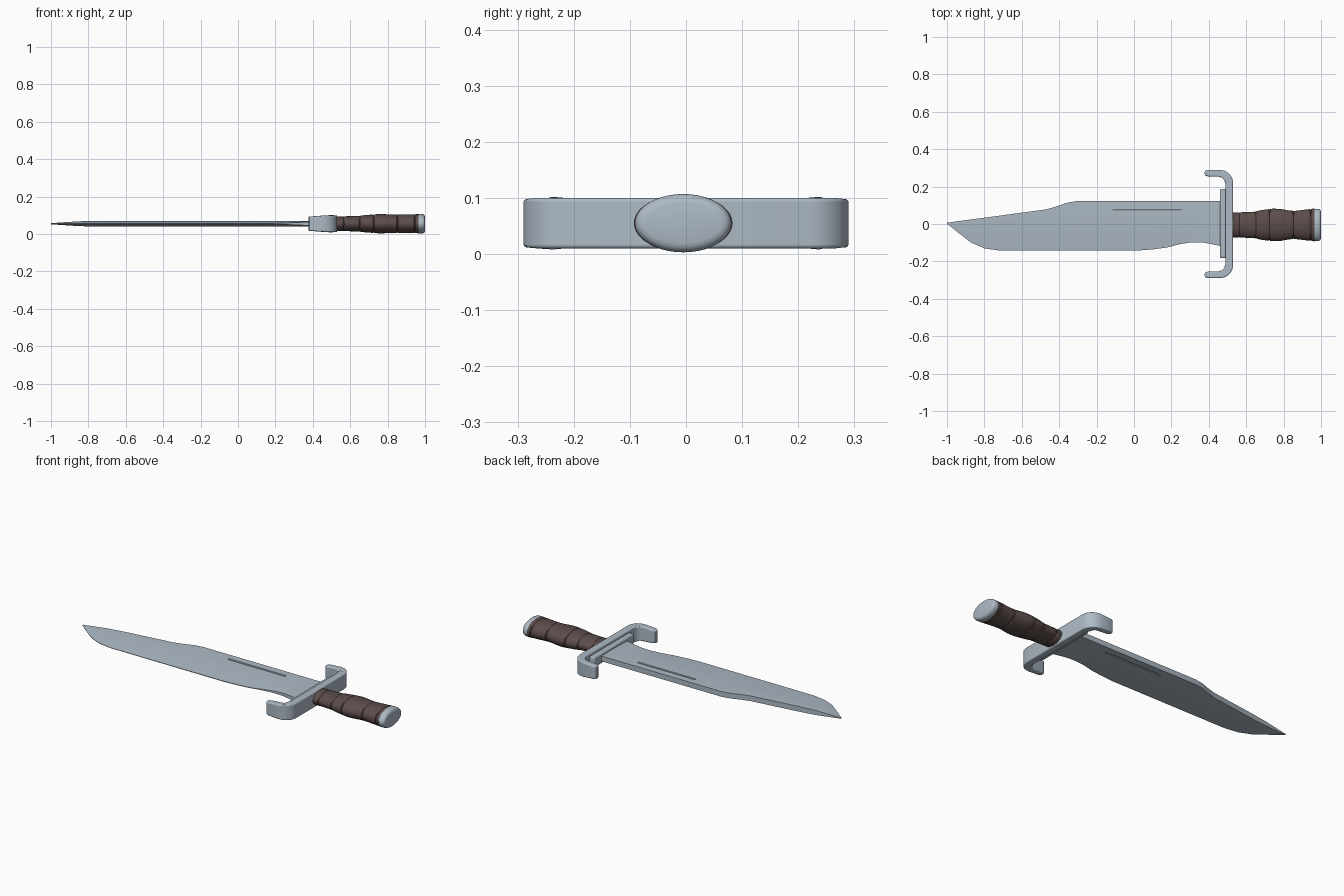
import bpy, bmesh, math
from mathutils import Vector

cube = bpy.data.objects.get("Cube")
if cube:
    bpy.data.objects.remove(cube, do_unlink=True)

MID = 0.055  # height of the knife's flat centre plane


def material(name, rgb, rough):
    m = bpy.data.materials.new(name)
    m.use_nodes = True
    m.diffuse_color = (*rgb, 1)
    node = m.node_tree.nodes["Principled BSDF"]
    node.inputs["Base Color"].default_value = (*rgb, 1)
    node.inputs["Roughness"].default_value = rough
    return m


steel = material("steel", (0.42, 0.49, 0.56), 0.5)
leather = material("dark brown leather", (0.105, 0.072, 0.068), 0.7)


def finish(name, bm, mat):
    bmesh.ops.recalc_face_normals(bm, faces=bm.faces)
    me = bpy.data.meshes.new(name)
    bm.to_mesh(me)
    bm.free()
    ob = bpy.data.objects.new(name, me)
    bpy.context.collection.objects.link(ob)
    me.materials.append(mat)
    return ob


def smooth(ob, angle=35):
    bpy.ops.object.select_all(action='DESELECT')
    ob.select_set(True)
    bpy.context.view_layer.objects.active = ob
    bpy.ops.object.shade_smooth_by_angle(angle=math.radians(angle))


def loft(name, rings, mat):
    """Skin a row of equal point rings and cap both ends."""
    bm = bmesh.new()
    loops = [[bm.verts.new(p) for p in ring] for ring in rings]
    n = len(loops[0])
    for a, b in zip(loops, loops[1:]):
        for i in range(n):
            j = (i + 1) % n
            bm.faces.new((a[i], a[j], b[j], b[i]))
    bm.faces.new(loops[0])
    bm.faces.new(loops[-1])
    return finish(name, bm, mat)


def lerp_profile(points, x):
    for (x0, y0), (x1, y1) in zip(points, points[1:]):
        if x <= x1:
            return y0 + (y1 - y0) * (x - x0) / (x1 - x0)
    return points[-1][1]


# Blade: clip point, central ridge, thick spine and thin cutting edge
spine = [(-1, 0.007), (-0.47, 0.078), (-0.42, 0.092), (-0.36, 0.113), (-0.31, 0.122), (0.48, 0.122)]
edge = [(-1, 0.002), (-0.94, -0.046), (-0.87, -0.1), (-0.8, -0.13), (-0.72, -0.142), (0.02, -0.142),
        (0.1, -0.136), (0.18, -0.125), (0.24, -0.109), (0.3, -0.099), (0.36, -0.098), (0.41, -0.106), (0.48, -0.122)]
body = [(-1, 0.003), (-0.85, 0.013), (-0.75, 0.015), (0.48, 0.015)]
cutting = [(-1, 0.001), (0.2, 0.002), (0.37, 0.009), (0.48, 0.012)]
rings = []
for x in sorted({p[0] for p in spine + edge + body + cutting}):
    top, low = lerp_profile(spine, x), lerp_profile(edge, x)
    t, e = lerp_profile(body, x), lerp_profile(cutting, x)
    ridge = min(max(0.004, low), top)
    rings.append([(x, top, MID + t), (x, ridge, MID + t), (x, low, MID + e),
                  (x, low, MID - e), (x, ridge, MID - t), (x, top, MID - t)])
blade = loft("blade", rings, steel)

# Narrow groove cut into both faces beside the spine
for name, side in (("upper_groove_cutter", 1), ("lower_groove_cutter", -1)):
    bm = bmesh.new()
    bmesh.ops.create_cone(bm, cap_ends=True, segments=8, radius1=0.006, radius2=0.006, depth=0.37)
    for v in bm.verts:
        x, y, z = v.co
        v.co = Vector((z + 0.07, x + 0.075, y + MID + side * 0.015))
    cutter = finish(name, bm, steel)
    cutter.hide_render = True
    cutter.hide_set(True)
    cut = blade.modifiers.new(name, 'BOOLEAN')
    cut.operation = 'DIFFERENCE'
    cut.object = cutter
smooth(blade)

# Guard: one half of the hooked outline, mirrored across the middle
outer = [(0.53, 0.225), (0.524, 0.248), (0.508, 0.27), (0.487, 0.284), (0.46, 0.29), (0.395, 0.29),
         (0.381, 0.284), (0.376, 0.272), (0.381, 0.26), (0.395, 0.254), (0.45, 0.254),
         (0.47, 0.248), (0.483, 0.234), (0.488, 0.215)]
outline = outer + [(x, -y) for x, y in reversed(outer)]
bm = bmesh.new()
lower, upper = [], []
for x, y in outline:
    h = 0.045 if x > 0.48 else 0.038 if x < 0.42 else 0.042
    lower.append(bm.verts.new((x, y, MID - h)))
    upper.append(bm.verts.new((x, y, MID + h)))
bm.faces.new(lower)
bm.faces.new(upper)
for i in range(len(outline)):
    j = (i + 1) % len(outline)
    bm.faces.new((lower[i], lower[j], upper[j], upper[i]))
guard = finish("hooked_guard", bm, steel)
bev = guard.modifiers.new("soft edges", 'BEVEL')
bev.width = 0.006
bev.segments = 3
bev.limit_method = 'ANGLE'
bev.angle_limit = math.radians(50)
smooth(guard, 40)

# Collar plate between guard and blade
bm = bmesh.new()
bmesh.ops.create_cube(bm, size=1)
for v in bm.verts:
    v.co = Vector((v.co.x * 0.034 + 0.476, v.co.y * 0.37 + 0.003, v.co.z * 0.06 + MID))
collar = finish("guard_collar", bm, steel)
bev = collar.modifiers.new("soft edges", 'BEVEL')
bev.width = 0.008
bev.segments = 3
smooth(collar, 40)


def oval_loft(name, profile, mat):
    """Profile entries are position, half width and half height."""
    steps = [2 * math.pi * i / 40 for i in range(40)]
    ob = loft(name, [[(x, -0.005 + w * math.cos(a), MID + h * math.sin(a)) for a in steps]
                     for x, w, h in profile], mat)
    smooth(ob, 35)
    return ob


# Grip: swelling oval with thin pressed rings
swell = [(0.525, 0.066), (0.64, 0.07), (0.68, 0.079), (0.74, 0.087), (0.78, 0.086), (0.83, 0.077),
         (0.86, 0.075), (0.91, 0.081), (0.965, 0.088)]
depth = [(0.525, 0.039), (0.64, 0.041), (0.68, 0.046), (0.76, 0.052), (0.83, 0.049), (0.965, 0.051)]
stations = {p[0]: 1 for p in swell + depth}
for groove in (0.565, 0.652, 0.725, 0.852, 0.945):
    stations.update({groove - 0.004: 1, groove: 0.95, groove + 0.004: 1})
oval_loft("leather_grip", [(x, lerp_profile(swell, x) * s, lerp_profile(depth, x) * s)
                           for x, s in sorted(stations.items())], leather)

# Pommel cap with rounded rim
oval_loft("pommel", [(0.955, 0.08, 0.046), (0.961, 0.084, 0.05), (0.967, 0.086, 0.052), (0.985, 0.086, 0.052),
                     (0.993, 0.083, 0.049), (0.998, 0.077, 0.043), (1.0, 0.068, 0.035)], steel)
